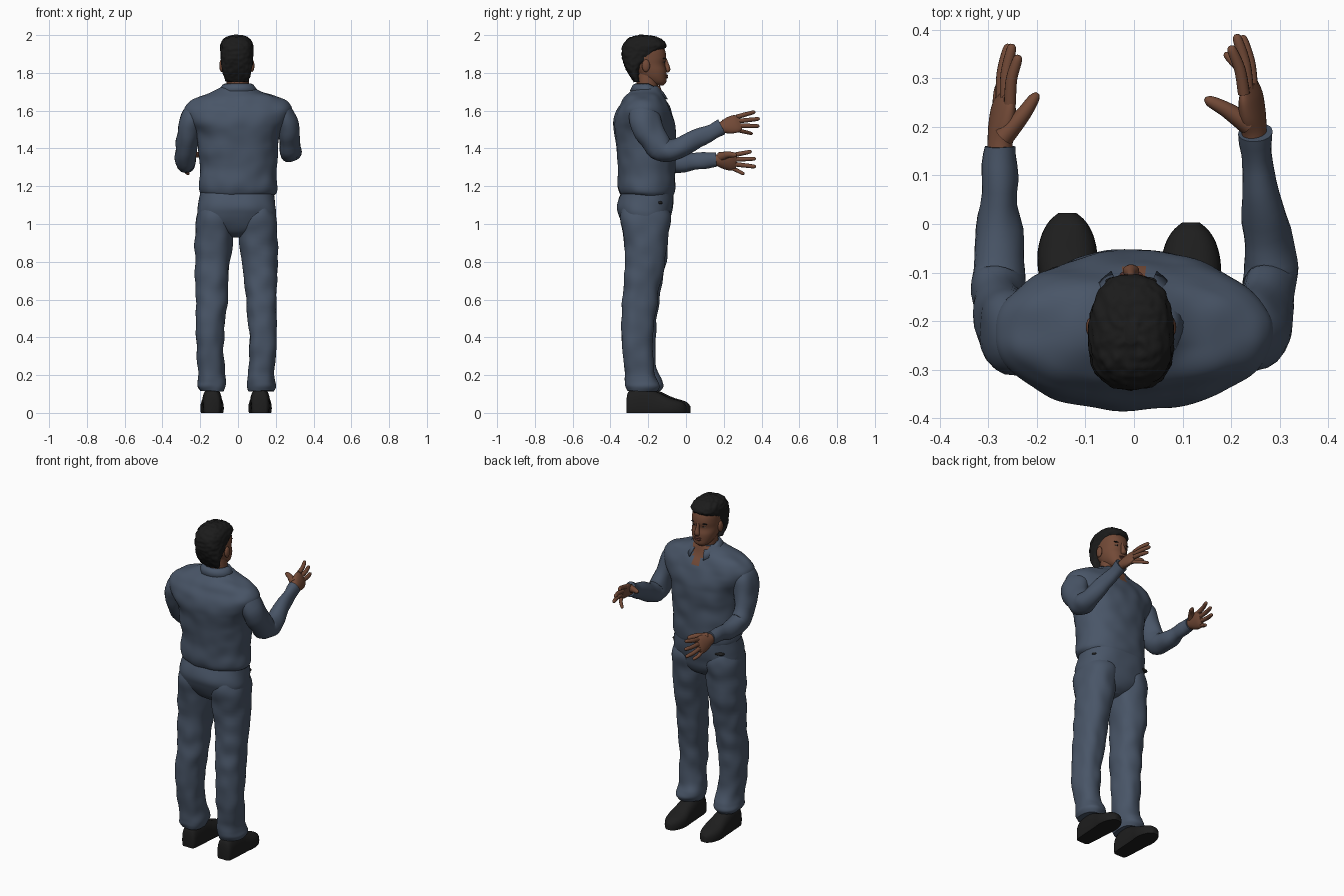
import bpy, bmesh, math
from mathutils import Vector as V, noise

def mat(name, r, g, b):
    m = bpy.data.materials.new(name)
    m.diffuse_color = (r, g, b, 1)
    return m

CLOTH = mat("blue grey cloth", .066, .091, .136)
SKIN = mat("brown skin", .17, .068, .038)
HAIR = mat("black hair", .011, .011, .011)
SHOE = mat("black leather", .013, .013, .013)
LIP = mat("dark lips", .11, .036, .026)
EYE = mat("eye white", .2, .17, .15)

def spline(rows, k):
    """Catmull-Rom through rows of numbers, k steps per span."""
    out, n = [], len(rows)
    for i in range(n - 1):
        p = [rows[max(0, min(n - 1, i + d))] for d in (-1, 0, 1, 2)]
        for s in range(k):
            t = s / k
            out.append([b + .5 * t * (c - a + t * (2*a - 5*b + 4*c - d + t * (3*(b - c) + d - a)))
                        for a, b, c, d in zip(*p)])
    return out + [list(rows[-1])]

def skin(name, rings, m, wrinkle=0, freq=12):
    """Closed surface through a list of point loops, with optional noise folds."""
    bm = bmesh.new()
    vs = [[bm.verts.new(p) for p in r] for r in rings]
    n = len(vs[0])
    for a, b in zip(vs, vs[1:]):
        for i in range(n):
            j = (i + 1) % n
            bm.faces.new((a[i], a[j], b[j], b[i]))
    bm.faces.new(vs[0])
    bm.faces.new(vs[-1])
    bmesh.ops.recalc_face_normals(bm, faces=bm.faces)
    bm.normal_update()
    if wrinkle:
        for v, d in [(v, v.normal * wrinkle * noise.noise(v.co * freq)) for v in bm.verts]:
            v.co += d
    return finish(name, bm, m)

def finish(name, bm, m):
    me = bpy.data.meshes.new(name)
    bm.to_mesh(me)
    bm.free()
    me.materials.append(m)
    me.shade_smooth()
    me.set_sharp_from_angle(angle=math.radians(50))
    ob = bpy.data.objects.new(name, me)
    bpy.context.collection.objects.link(ob)
    return ob

def loop(cx, cy, rx, ry, e, n):
    """Superellipse outline."""
    pts = []
    for i in range(n):
        c, s = math.cos(2*math.pi*i/n), math.sin(2*math.pi*i/n)
        pts.append((cx + rx*math.copysign(abs(c)**(2/e), c), cy + ry*math.copysign(abs(s)**(2/e), s)))
    return pts

def stack(name, rows, m, e=2.3, n=48, k=6, **kw):
    """Upright body: rows of (z, x low, x high, y back, y front)."""
    rings = [[(x, y, z) for x, y in loop((a+b)/2, (c+d)/2, (b-a)/2, (d-c)/2, e, n)]
             for z, a, b, c, d in spline(rows, k)]
    return skin(name, rings, m, **kw)

def sym(rows, cx=0):
    return [(z, cx - h, cx + h, a, b) for z, h, a, b in rows]

def tube(name, rows, m, side=(1, 0, 0), n=24, k=5, **kw):
    """Limb: rows of (x, y, z, radius along side, other radius)."""
    rows = spline(rows, k)
    P = [V(r[:3]) for r in rows]
    rings = []
    for i, r in enumerate(rows):
        t = (P[min(i+1, len(P)-1)] - P[max(i-1, 0)]).normalized()
        u = V(side)
        u = (u - t * u.dot(t)).normalized()
        w = t.cross(u)
        rings.append([P[i] + u*a + w*b for a, b in loop(0, 0, r[3], r[4], 2, n)])
    return skin(name, rings, m, **kw)

def blob(name, loc, size, m):
    bm = bmesh.new()
    bmesh.ops.create_uvsphere(bm, u_segments=20, v_segments=12, radius=1)
    for v in bm.verts:
        v.co = V(loc) + V((v.co.x*size[0], v.co.y*size[1], v.co.z*size[2]))
    return finish(name, bm, m)

# shirt, with an open neck coloured as skin
shirt = stack("shirt", sym([
    (1.15, .187, -.337, -.067), (1.17, .203, -.352, -.06), (1.21, .206, -.36, -.056),
    (1.30, .203, -.36, -.055), (1.40, .21, -.37, -.055), (1.48, .225, -.38, -.055),
    (1.54, .262, -.382, -.06), (1.60, .285, -.368, -.08), (1.64, .268, -.345, -.098),
    (1.67, .225, -.325, -.112), (1.70, .135, -.295, -.126), (1.73, .078, -.27, -.14)]),
    CLOTH, e=2.25, n=96, k=8, wrinkle=.008)
shirt.data.materials.append(SKIN)
for p in shirt.data.polygons:
    c = p.center
    if c.y > -.17 and abs(c.x) < .4 * (c.z - 1.59):
        p.material_index = 1

# collar: a folded strip round the neck, open at the front
rings = [[], [], []]
for i in range(41):
    a = math.radians(26 + 308 * i / 40)
    s, c = math.sin(a), math.cos(a)
    f = max(0, c)
    rings[0].append((.066*s, -.2 + .066*c, 1.742 - .035*f))
    rings[1].append((.08*s, -.202 + (.077 + .012*f)*c, 1.735 - .04*f))
    rings[2].append((.104*s, -.205 + (.09 + .032*f)*c, 1.704 - .055*f*f))
bm = bmesh.new()
vs = [[bm.verts.new(p) for p in r] for r in rings]
for a, b in zip(vs, vs[1:]):
    for i in range(40):
        bm.faces.new((a[i], a[i+1], b[i+1], b[i]))
collar = finish("collar", bm, CLOTH)
sol = collar.modifiers.new("thickness", 'SOLIDIFY')
sol.thickness, sol.offset = .006, 0

# trousers: seat and two legs
stack("trouser_seat", sym([
    (.93, .03, -.26, -.15), (.955, .1, -.305, -.115), (1.0, .19, -.336, -.088),
    (1.05, .208, -.358, -.076), (1.10, .204, -.364, -.068), (1.18, .192, -.337, -.064)], -.006),
    CLOTH, e=2.4, n=64, wrinkle=.005)
LEG = [(1.10, .02, .18, -.33, -.1), (1.04, .006, .202, -.346, -.083), (.94, .004, .209, -.332, -.094),
       (.80, .024, .211, -.322, -.112),
       (.68, .034, .209, -.328, -.138), (.58, .042, .205, -.336, -.152), (.45, .055, .206, -.346, -.168),
       (.32, .06, .203, -.338, -.178), (.22, .052, .192, -.324, -.168), (.17, .048, .196, -.322, -.148),
       (.14, .05, .2, -.322, -.14), (.115, .058, .188, -.312, -.155)]
SHOES = [(-.315, .03, .075), (-.298, .045, .12), (-.22, .052, .135), (-.15, .056, .11),
         (-.09, .062, .082), (-.045, .054, .068), (-.015, .038, .056), (.003, .018, .036)]
for side, s in (("right", 1), ("left", -1)):
    dx, dy = (0, 0) if s > 0 else (.017, .02)
    rows = [(z, *sorted((s*(a+dx), s*(b+dx))), c + dy*(1-z)*.5, d + dy*max(0, 1-z)) for z, a, b, c, d in LEG]
    stack(side + "_trouser_leg", rows, CLOTH, wrinkle=.009, freq=13)
    # shoe: lofted from heel to toe with a flat bottom
    cx = .117 if s > 0 else -.137
    rings = []
    for y, w, h in spline(SHOES, 4):
        rings.append([(cx + x, y + dy, max(0, z)) for x, z in loop(0, h*.3, w, h*.7, 2.6, 28)])
    skin(side + "_shoe", rings, SHOE)
# dark pocket openings
blob("right_pocket", (.17, -.14, 1.113), (.016, .016, .009), SHOE)
blob("left_pocket", (-.148, -.108, 1.113), (.036, .022, .009), SHOE)

# sleeves, bent at the elbow
tube("right_sleeve", [
    (.15, -.215, 1.60, .05, .06), (.205, -.222, 1.6, .058, .072), (.243, -.218, 1.555, .064, .085),
    (.265, -.185, 1.47, .058, .078), (.277, -.125, 1.39, .055, .066), (.278, -.06, 1.392, .054, .056),
    (.262, .06, 1.452, .041, .047), (.25, .185, 1.512, .032, .04)], CLOTH, (1, .2, 0), wrinkle=.012)
tube("left_sleeve", [
    (-.15, -.215, 1.60, .05, .06), (-.21, -.222, 1.6, .058, .072), (-.248, -.22, 1.545, .064, .085),
    (-.27, -.19, 1.44, .058, .078), (-.278, -.14, 1.35, .055, .068), (-.276, -.08, 1.325, .053, .056),
    (-.276, .04, 1.332, .042, .047), (-.275, .16, 1.34, .032, .04)], CLOTH, (1, 0, 0), wrinkle=.012)

def hand(side, wrist, knuckle, tips, thumb):
    """Flat palm with four spread fingers and a thumb."""
    s = 1 if wrist[0] > 0 else -1
    W, K = V(wrist), V(knuckle)
    across = V((-.35*s, 0, .94))
    rows = [(*W.lerp(K, t), a, b) for t, a, b in
            ((-.2, .029, .024), (.15, .032, .025), (.5, .046, .024), (.85, .05, .019), (1.08, .04, .01))]
    tube(side + "_palm", rows, SKIN, across)
    for i, tip in enumerate(tips):
        a = K + across * (.037 - .0245*i) - (K - W)*.1
        T = V(tip)
        b = a.lerp(T, .5) + V((.006*s, 0, 0))
        r = .0125 if i < 3 else .0105
        tube(f"{side}_finger_{i+1}", [(*a, r, r), (*b, r*.95, r*.95), (*b.lerp(T, .82), r*.8, r*.8),
                                      (*T, r*.3, r*.3)], SKIN, across, n=12)
    a, b, T = map(V, thumb)
    tube(side + "_thumb", [(*a, .026, .022), (*b, .017, .016), (*b.lerp(T, .75), .0125, .0115),
                           (*T, .004, .004)], SKIN, (0, 0, 1), n=12)

hand("right", (.249, .175, 1.507), (.238, .278, 1.535),
     [(.198, .366, 1.594), (.21, .39, 1.557), (.222, .388, 1.518), (.187, .352, 1.478)],
     [(.235, .205, 1.53), (.19, .235, 1.545), (.146, .258, 1.55)])
hand("left", (-.277, .15, 1.34), (-.267, .258, 1.328),
     [(-.237, .347, 1.384), (-.25, .37, 1.346), (-.258, .37, 1.303), (-.262, .308, 1.264)],
     [(-.268, .18, 1.355), (-.23, .223, 1.367), (-.198, .269, 1.365)])

# neck and head
HX = -.006
tube("neck", [(0, -.205, 1.62, .066, .062), (0, -.205, 1.72, .061, .058), (HX, -.205, 1.82, .06, .06)], SKIN)
stack("head", sym([
    (1.733, .024, -.165, -.122), (1.748, .046, -.2, -.106), (1.775, .063, -.24, -.103),
    (1.81, .073, -.27, -.103), (1.845, .077, -.3, -.111), (1.88, .079, -.32, -.105),
    (1.92, .078, -.32, -.111), (1.955, .066, -.3, -.13), (1.98, .04, -.27, -.17)], HX), SKIN)
# hair: short cap that steps back round the face
stack("hair", sym([
    (1.752, .056, -.276, -.24), (1.785, .07, -.298, -.248), (1.825, .079, -.32, -.236),
    (1.862, .084, -.334, -.185), (1.895, .086, -.34, -.16), (1.93, .087, -.34, -.113),
    (1.95, .085, -.333, -.106), (1.975, .074, -.313, -.125), (1.992, .05, -.285, -.16),
    (2.0, .015, -.245, -.2)], HX), HAIR, e=2.4, n=72, wrinkle=.005, freq=60)
# face
tube("nose", [(HX, -.112, 1.878, .008, .008), (HX, -.103, 1.845, .01, .012), (HX, -.097, 1.818, .017, .014),
              (HX, -.103, 1.806, .013, .008)], SKIN, n=16)
blob("upper_lip", (HX, -.106, 1.787), (.024, .011, .006), LIP)
blob("lower_lip", (HX, -.106, 1.777), (.021, .011, .007), LIP)
for side, s in (("right", 1), ("left", -1)):
    blob(side + "_ear", (HX + s*.081, -.212, 1.838), (.012, .021, .033), SKIN)
    blob(side + "_eye", (HX + s*.031, -.121, 1.857), (.012, .008, .004), EYE)
    blob(side + "_pupil", (HX + s*.031, -.117, 1.857), (.005, .006, .004), HAIR)
    blob(side + "_eyebrow", (HX + s*.033, -.118, 1.876), (.02, .009, .004), HAIR)
